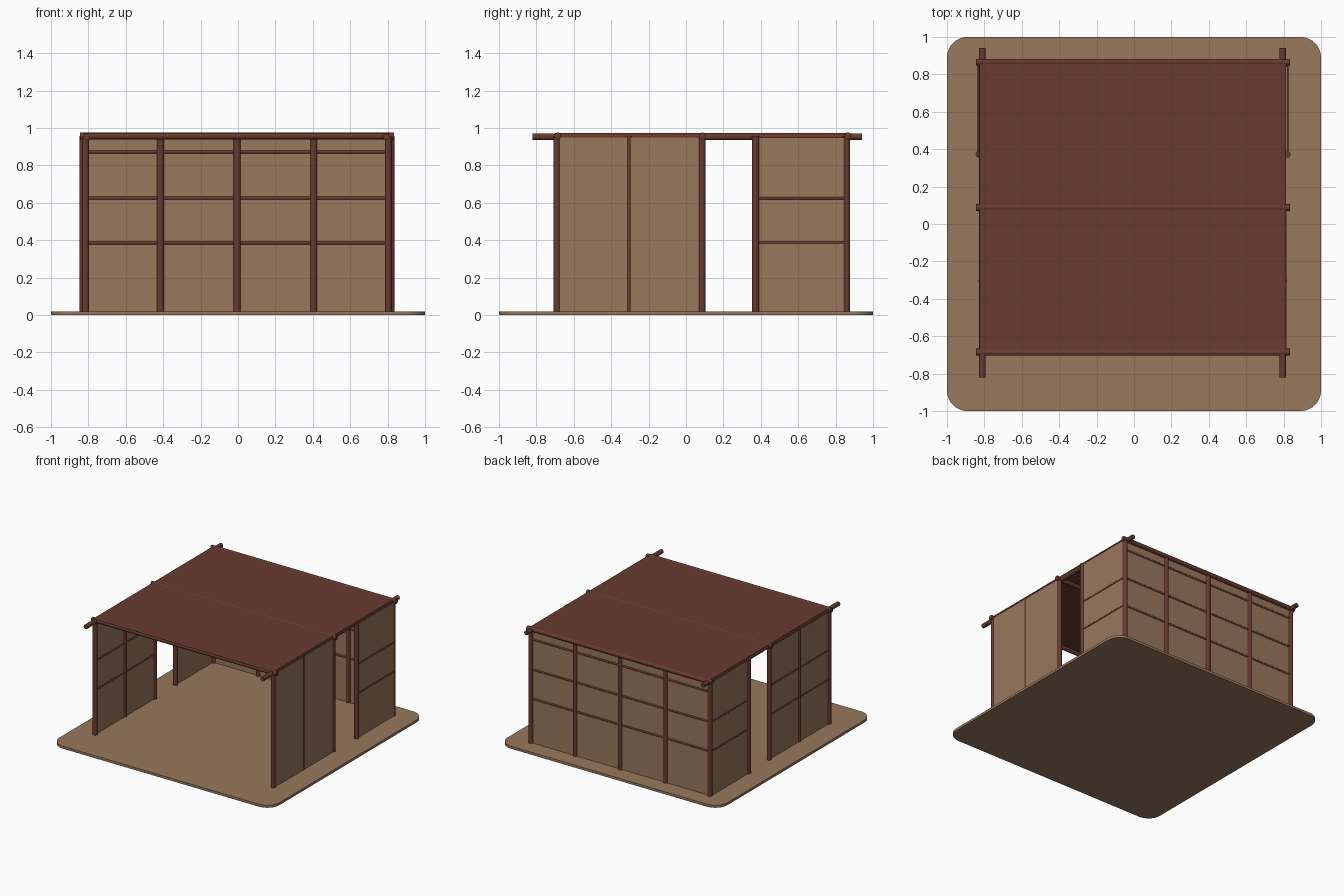
import bpy, bmesh, math
from mathutils import Vector

if "Cube" in bpy.data.objects:
    bpy.data.objects.remove(bpy.data.objects["Cube"])


def material(name, rgb):
    m = bpy.data.materials.new(name)
    m.diffuse_color = (*rgb, 1)
    m.use_nodes = True
    m.node_tree.nodes["Principled BSDF"].inputs["Base Color"].default_value = m.diffuse_color
    return m


DARK = material("dark red timber", (0.14, 0.043, 0.028))
TAN = material("tan boards", (0.315, 0.185, 0.108))


def finish(name, bm, mat):
    me = bpy.data.meshes.new(name)
    bm.to_mesh(me)
    bm.free()
    me.materials.append(mat)
    ob = bpy.data.objects.new(name, me)
    bpy.context.collection.objects.link(ob)
    return ob


def box(name, lo, hi, mat, corner=0):
    lo, hi = Vector(lo), Vector(hi)
    bm = bmesh.new()
    bmesh.ops.create_cube(bm, size=1)
    for v in bm.verts:
        v.co = Vector([c * s for c, s in zip(v.co, hi - lo)]) + (lo + hi) / 2
    if corner:
        edges = [e for e in bm.edges
                 if abs(e.verts[0].co.z - e.verts[1].co.z) > 1e-4]
        bmesh.ops.bevel(bm, geom=edges, offset=corner, segments=8,
                        profile=0.5, affect='EDGES')
    return finish(name, bm, mat)


def pole(name, a, b, r, sides=16):
    a, b = Vector(a), Vector(b)
    bm = bmesh.new()
    bmesh.ops.create_cone(bm, cap_ends=True, segments=sides,
                          radius1=r, radius2=r, depth=(b - a).length)
    rot = (b - a).to_track_quat('Z', 'Y')
    for v in bm.verts:
        v.co = rot @ v.co + (a + b) / 2
    for f in bm.faces:
        f.smooth = len(f.verts) == 4
    for e in bm.edges:
        e.smooth = all(len(f.verts) == 4 for f in e.link_faces)
    return finish(name, bm, DARK)


FLOOR, TOP = 0.02, 0.957
BACK = 0.858

# Floor slab with rounded corners, and flat roof sheet
box("floor_slab", (-1, -1, 0), (1, 1, FLOOR), TAN, 0.11)
box("roof_sheet", (-0.826, -0.70, 0.962), (0.812, 0.87, 0.972), DARK)

# Roof beams
for i, y in enumerate((-0.685, 0.088, 0.865)):
    pole(f"cross_beam_{i}", (-0.845, y, 0.957), (0.835, y, 0.957), 0.0185)
for side, x in (("left", -0.811), ("right", 0.795)):
    pole(f"{side}_side_beam", (x, -0.82, 0.953), (x, 0.94, 0.953), 0.018)

# Back wall: board, posts and rails
box("back_panel", (-0.82, BACK - 0.004, FLOOR), (0.81, BACK + 0.004, 0.95), TAN)
for i, x in enumerate((-0.82, -0.415, -0.005, 0.405, 0.807)):
    pole(f"back_post_{i}", (x, BACK, FLOOR), (x, BACK, TOP), 0.0195)
for i, z in enumerate((0.385, 0.625, 0.872)):
    pole(f"back_rail_{i}", (-0.82, BACK, z), (0.807, BACK, z), 0.009, 10)

# Side walls: a long front section, a doorway, and a short rear section
for side, s in (("left", -1), ("right", 1)):
    xf = 0.81 * s - 0.006          # front section line
    xr = 0.823 * s - 0.005         # rear section line
    xp = xf + (0.007 if s > 0 else 0)   # right board hides its rails outside
    box(f"{side}_front_panel", (xp - 0.004, -0.69, FLOOR),
        (xp + 0.004, 0.085, 0.95), TAN)
    box(f"{side}_rear_panel", (xr - 0.004, 0.37, FLOOR),
        (xr + 0.004, 0.855, 0.95), TAN)
    for i, (x, y, r) in enumerate(((xf, -0.69, 0.0185), (xf, -0.303, 0.015),
                                   (xf, 0.085, 0.0185), (xr, 0.372, 0.0185))):
        pole(f"{side}_post_{i}", (x, y, FLOOR), (x, y, TOP), r)
    for i, z in enumerate((0.385, 0.625)):
        xrail = xf - (0.004 if s > 0 else 0)
        pole(f"{side}_front_rail_{i}", (xrail, -0.69, z), (xrail, 0.085, z), 0.008, 10)
        pole(f"{side}_rear_rail_{i}", (xr, 0.37, z), (xr, 0.855, z), 0.008, 10)
